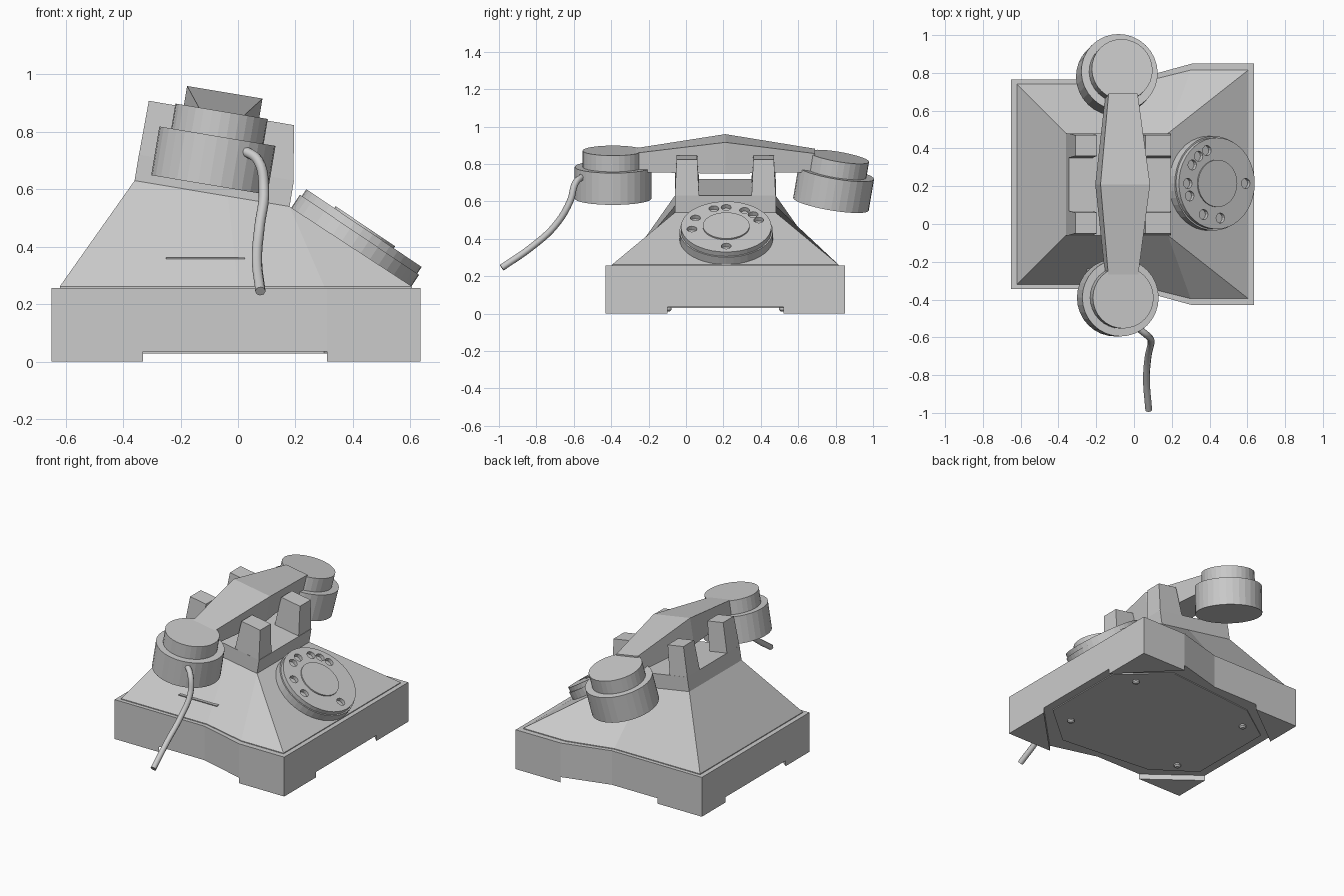
import bpy, bmesh, math
from mathutils import Matrix, Vector

cube = bpy.data.objects.get("Cube")
if cube:
    bpy.data.objects.remove(cube, do_unlink=True)

grey = bpy.data.materials.new("plain grey")
grey.use_nodes = True
COLOUR = (0.6, 0.6, 0.6, 1)
grey.diffuse_color = COLOUR
grey.node_tree.nodes["Principled BSDF"].inputs["Base Color"].default_value = COLOUR

MID_Y = 0.21                                   # symmetry plane of the telephone
TILT = Matrix.Rotation(math.radians(9.5), 4, 'Y')   # cradle and handset lean


def finish(name, bm, matrix=Matrix()):
    bmesh.ops.transform(bm, matrix=matrix, verts=bm.verts)
    bmesh.ops.recalc_face_normals(bm, faces=bm.faces)
    mesh = bpy.data.meshes.new(name)
    bm.to_mesh(mesh)
    bm.free()
    mesh.materials.append(grey)
    obj = bpy.data.objects.new(name, mesh)
    bpy.context.collection.objects.link(obj)
    return obj


def loft(name, rings, matrix=Matrix()):
    """Join equal-length rings of points and cap both ends."""
    bm = bmesh.new()
    loops = [[bm.verts.new(p) for p in ring] for ring in rings]
    for a, b in zip(loops, loops[1:]):
        for i in range(len(a)):
            j = (i + 1) % len(a)
            bm.faces.new((a[i], a[j], b[j], b[i]))
    bm.faces.new(loops[0])
    bm.faces.new(loops[-1])
    bmesh.ops.remove_doubles(bm, verts=bm.verts, dist=0.0005)
    return finish(name, bm, matrix)


def rect(x0, x1, y0, y1, z):
    return [(x0, y0, z), (x1, y0, z), (x1, y1, z), (x0, y1, z)]


def lathe(name, profile, matrix, sides=32):
    rings = []
    for r, z in profile:
        angles = [math.tau * i / sides for i in range(sides)]
        rings.append([(r * math.cos(a), r * math.sin(a), z) for a in angles])
    return loft(name, rings, matrix)


def mirrored(half, z):
    """Outline from its front half, mirrored to the rear."""
    return [(x, MID_Y - d, z) for x, d in half] + \
           [(x, MID_Y + d, z) for x, d in reversed(half)]


# Base plinth with flared end
half = [(-0.65, 0.555), (0, 0.555), (0.31, 0.64), (0.635, 0.64)]
loft("base", [mirrored(half, 0.035), mirrored(half, 0.257)])

# Corner feet
for side, y_name in ((-1, "right"), (1, "left")):
    for x, x_in, d, x_name in ((-0.65, -0.33, 0.555, "rear"), (0.635, 0.31, 0.64, "dial")):
        tri = [(x, d), (x_in, d), (x, 0.31)]
        loft(f"foot_{x_name}_{y_name}",
             [[(px, MID_Y + side * py, z) for px, py in tri] for z in (0, 0.036)])
        # Underside screws
        lathe(f"screw_{x_name}_{y_name}", [(0.022, 0.036), (0.022, 0.02), (0.012, 0.01)],
              Matrix.Translation((x * 0.66, MID_Y + side * 0.31, 0)), 12)

# Underside cover plate
plate = [(-0.59, 0.29), (-0.33, 0.47), (0.3, 0.53), (0.58, 0.29)]
loft("bottom_plate", [mirrored(plate, 0.036), mirrored(plate, 0.029)])

# Sloping body rising to the tilted cradle plane
low = [(-0.62, 0.53), (0, 0.53), (0.3, 0.605), (0.605, 0.605)]
top_u = (-0.459, -0.13, 0.088, 0.088)
top = [TILT @ Vector(p) for p in mirrored([(u, 0.27) for u in top_u], 0.562)]
loft("body", [mirrored(low, 0.25), mirrored(low, 0.262), top])

# Thin slot line on the front slope
loft("slot_strip", [rect(-0.25, 0.025, -0.255, -0.22, z) for z in (0.357, 0.362)])

# Cradle slab and four posts
loft("cradle", [rect(-0.459, 0.088, -0.06, 0.48, w) for w in (0.55, 0.654)], TILT)
for side, y_name in ((-1, "right"), (1, "left")):
    for lower, upper, x_name in (((-0.459, -0.33), (-0.456, -0.34), "rear"),
                                 ((-0.09, 0.088), (-0.08, 0.057), "dial")):
        rings = [rect(*u, *sorted((MID_Y + side * a, MID_Y + side * b)), w)
                 for u, a, b, w in ((lower, 0.14, 0.27, 0.64), (upper, 0.15, 0.26, 0.844))]
        loft(f"cradle_post_{x_name}_{y_name}", rings, TILT)

# Handset grip, widest and tallest in the middle
U = -0.2
rings = []
for y, w, height in ((-0.29, 0.078, 0.847), (MID_Y, 0.133, 0.917), (0.69, 0.078, 0.847)):
    rings.append([(U - w, y, 0.747), (U + w, y, 0.747), (U + w, y, height), (U - w, y, height)])
loft("handset_grip", rings, TILT)

# Mouthpiece and earpiece
cup = [(0.205, 0), (0.205, 0.172), (0.163, 0.172), (0.163, 0.26)]
lathe("mouthpiece", cup, TILT @ Matrix.Translation((U, -0.39, 0.59)))
lathe("earpiece", cup, TILT @ Matrix.Translation((U, 0.775, 0.56))
      @ Matrix.Rotation(math.radians(-9.5), 4, 'X'))

# Rotary dial on the sloping face
dial_frame = Matrix.Translation((0.395, 0.215, 0.4)) @ Matrix.Rotation(math.radians(34), 4, 'Y')
dial = lathe("dial", [(0.25, -0.01), (0.25, 0.05), (0.242, 0.05), (0.242, 0.078)], dial_frame, 40)
cutters = bmesh.new()
for degrees in (0, 110, 129, 148, 180, 201, 243, 277):
    a = math.radians(degrees)
    spot = Matrix.Translation((0.185 * math.cos(a), 0.185 * math.sin(a), 0.085))
    bmesh.ops.create_cone(cutters, cap_ends=True, segments=12, radius1=0.027,
                          radius2=0.027, depth=0.06, matrix=spot)
cutter = finish("finger_hole_cutter", cutters, dial_frame)
cutter.hide_render = True
holes = dial.modifiers.new("finger_holes", 'BOOLEAN')
holes.operation = 'DIFFERENCE'
holes.solver = 'EXACT'
holes.object = cutter
bpy.context.view_layer.objects.active = dial
bpy.ops.object.modifier_apply(modifier=holes.name)
bpy.data.objects.remove(cutter, do_unlink=True)
lathe("dial_hub", [(0.125, 0.07), (0.125, 0.086)], dial_frame)

# Cord hanging from the mouthpiece
curve = bpy.data.curves.new("cord", 'CURVE')
curve.dimensions = '3D'
curve.bevel_depth = 0.018
curve.bevel_resolution = 2
curve.resolution_u = 6
curve.use_fill_caps = True
path = [(0.02, -0.55, 0.735), (0.07, -0.59, 0.7), (0.09, -0.62, 0.6),
        (0.075, -0.7, 0.47), (0.066, -0.82, 0.36), (0.078, -0.985, 0.245)]
spline = curve.splines.new('BEZIER')
spline.bezier_points.add(len(path) - 1)
for point, co in zip(spline.bezier_points, path):
    point.co = co
    point.handle_left_type = point.handle_right_type = 'AUTO'
curve.materials.append(grey)
cord = bpy.data.objects.new("cord", curve)
bpy.context.collection.objects.link(cord)
